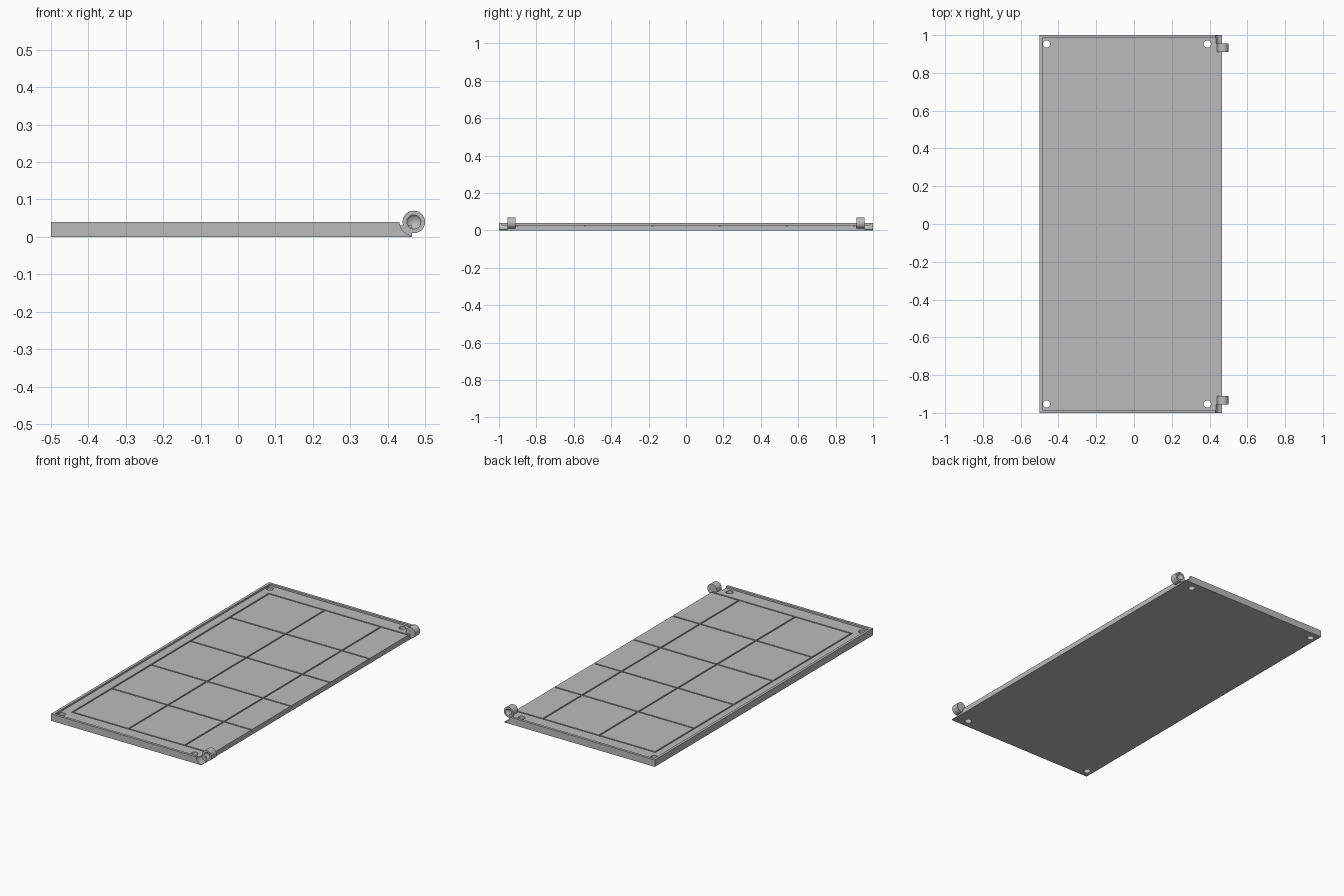
import bpy
import bmesh
from math import radians
from mathutils import Matrix, Vector

if "Cube" in bpy.data.objects:
    bpy.data.objects.remove(bpy.data.objects["Cube"])

grey = bpy.data.materials.new("plain_grey")
grey.use_nodes = True
colour = (0.5, 0.5, 0.5, 1)
grey.diffuse_color = colour
grey.node_tree.nodes["Principled BSDF"].inputs["Base Color"].default_value = colour

LEFT, RIGHT, END = -0.5, 0.465, 1.0
FLOOR, RIM_TOP, RIM = 0.03, 0.04, 0.015
PIN_X, PIN_Z, PIN_R = 0.468, 0.04, 0.03
CELL, GROOVE, DEPTH = 0.36, 0.008, 0.006


def add(name, bm):
    mesh = bpy.data.meshes.new(name)
    bm.to_mesh(mesh)
    bm.free()
    mesh.materials.append(grey)
    ob = bpy.data.objects.new(name, mesh)
    bpy.context.collection.objects.link(ob)
    return ob


def box(name, low, high):
    low, high = Vector(low), Vector(high)
    bm = bmesh.new()
    size = Matrix.Diagonal((high - low).to_4d())
    size[3][3] = 1
    bmesh.ops.create_cube(bm, size=1, matrix=Matrix.Translation((low + high) / 2) @ size)
    return add(name, bm)


def cone(name, centre, r1, r2, depth, axis="Z", segments=32):
    # r1 is at the low end of the axis
    bm = bmesh.new()
    turn = Matrix.Rotation(radians(-90), 4, "X") if axis == "Y" else Matrix()
    bmesh.ops.create_cone(bm, cap_ends=True, segments=segments, radius1=r1, radius2=r2,
                          depth=depth, matrix=Matrix.Translation(centre) @ turn)
    return add(name, bm)


def cut(target, cutter):
    mod = target.modifiers.new("cut", "BOOLEAN")
    mod.operation = "DIFFERENCE"
    mod.solver = "EXACT"
    mod.object = cutter
    bpy.context.view_layer.objects.active = target
    bpy.ops.object.modifier_apply(modifier=mod.name)
    bpy.data.objects.remove(cutter)


def smooth(ob):
    bpy.ops.object.select_all(action="DESELECT")
    ob.select_set(True)
    bpy.context.view_layer.objects.active = ob
    bpy.ops.object.shade_smooth_by_angle(angle=radians(30))


# Tray panel with a rim on three sides, open toward the hinge
panel = box("tray_panel", (LEFT, -END, 0), (RIGHT, END, RIM_TOP))
cut(panel, box("pocket", (LEFT + RIM, -END + RIM, FLOOR), (RIGHT + 0.1, END - RIM, 0.1)))

# Grid grooves: the last row of cells is split by the hinge line
first_x = PIN_X - CELL * 2.5
half_y = CELL * 2.5
for i in range(3):
    x = first_x + i * CELL
    cut(panel, box("long_groove", (x - GROOVE / 2, -half_y - GROOVE / 2, FLOOR - DEPTH),
                   (x + GROOVE / 2, half_y + GROOVE / 2, 0.1)))
for i in range(6):
    y = -half_y + i * CELL
    cut(panel, box("cross_groove", (first_x, y - GROOVE / 2, FLOOR - DEPTH),
                   (RIGHT + 0.1, y + GROOVE / 2, 0.1)))

# Corner holes and rounded clearance beside each hinge barrel
for side in (-1, 1):
    for x in (-0.463, 0.388):
        cut(panel, cone("hole", (x, side * 0.953, 0.02), 0.019, 0.019, 0.2))
    cut(panel, cone("clearance", (PIN_X, side * 1.005, PIN_Z), 0.036, 0.036, 0.1, "Y", 48))
smooth(panel)

# Hinge barrels with a conical socket on the outer end
for side, name in ((-1, "front_hinge_barrel"), (1, "back_hinge_barrel")):
    barrel = cone(name, (PIN_X + 0.002, side * 0.933, PIN_Z), PIN_R, PIN_R, 0.045, "Y", 48)
    radii = (0.02, 0.0) if side < 0 else (0.0, 0.02)
    cut(barrel, cone("socket", (PIN_X + 0.002, side * 0.9465, PIN_Z), *radii, 0.02, "Y"))
    smooth(barrel)
